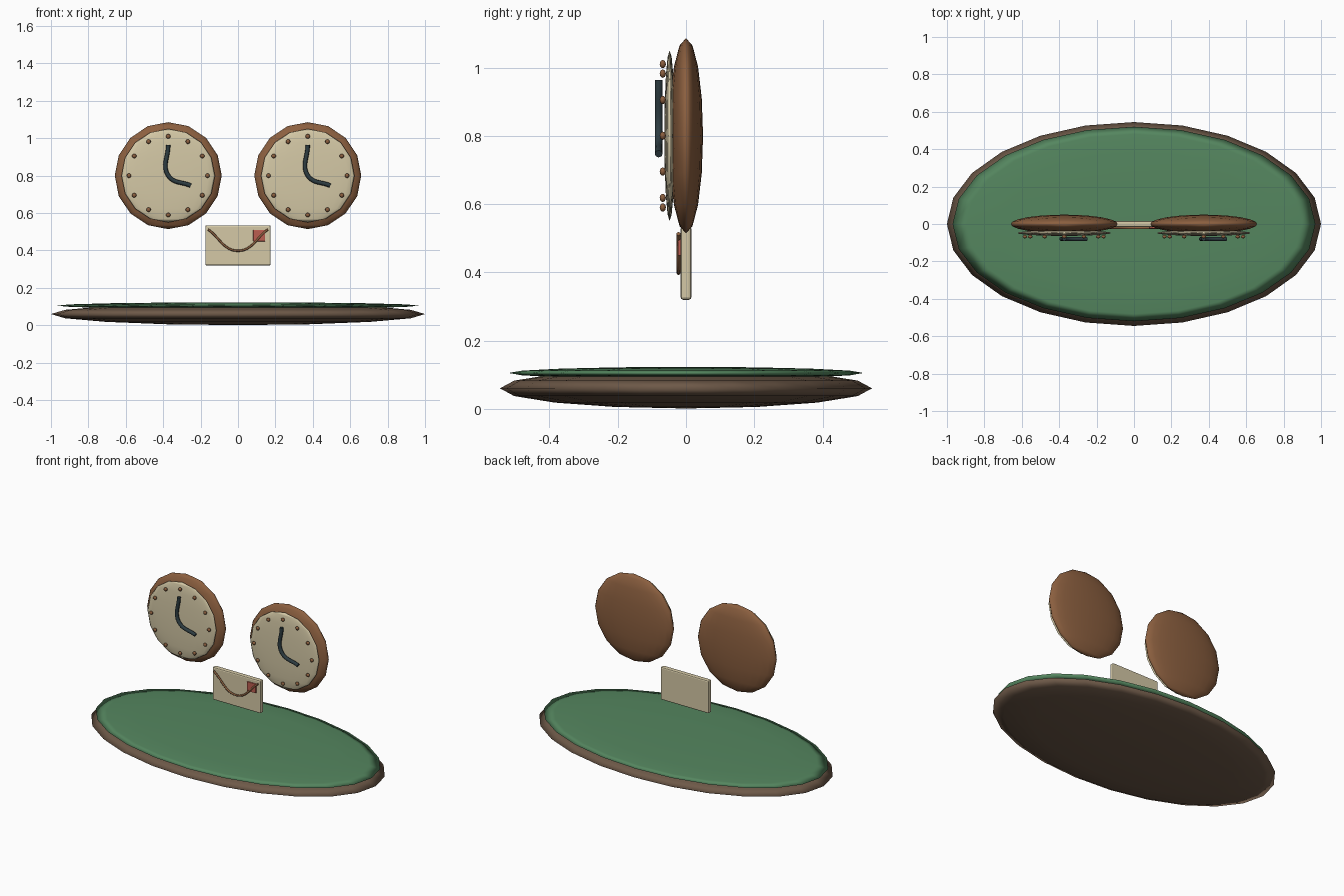
import bpy
from math import sin, cos, pi, radians

if "Cube" in bpy.data.objects:
    bpy.data.objects.remove(bpy.data.objects["Cube"])


def material(name, rgb):
    m = bpy.data.materials.new(name)
    m.diffuse_color = (*rgb, 1)
    m.use_nodes = True
    m.node_tree.nodes["Principled BSDF"].inputs["Base Color"].default_value = m.diffuse_color
    return m


WOOD = material("wood", (0.26, 0.115, 0.05))
DARK_WOOD = material("dark_wood", (0.155, 0.1, 0.065))
GREEN = material("green_felt", (0.09, 0.24, 0.115))
CREAM = material("cream", (0.66, 0.58, 0.38))
SLATE = material("slate", (0.026, 0.045, 0.053))
RED = material("red", (0.5, 0.11, 0.08))


def finish(name, mat, smooth=True):
    o = bpy.context.object
    o.name = name
    o.data.materials.append(mat)
    bpy.ops.object.transform_apply(location=False, rotation=False, scale=True)
    if smooth:
        bpy.ops.object.shade_smooth()
    return o


def ellipsoid(name, loc, size, mat, segments=24, rings=8):
    bpy.ops.mesh.primitive_uv_sphere_add(segments=segments, ring_count=rings, location=loc)
    bpy.context.object.scale = size
    return finish(name, mat)


def box(name, loc, size, mat, bevel):
    bpy.ops.mesh.primitive_cube_add(size=1, location=loc)
    bpy.context.object.scale = size
    o = finish(name, mat, False)
    b = o.modifiers.new("bevel", "BEVEL")
    b.width, b.segments = bevel, 2
    return o


def tube(name, points, radius, mat):
    # soft curve through the points with a round section
    c = bpy.data.curves.new(name, "CURVE")
    c.dimensions = "3D"
    c.bevel_depth, c.bevel_resolution = radius, 2
    c.resolution_u = 8
    c.use_fill_caps = True
    s = c.splines.new("BEZIER")
    s.bezier_points.add(len(points) - 1)
    for bp, p in zip(s.bezier_points, points):
        bp.co = p
        bp.handle_left_type = bp.handle_right_type = "AUTO"
    o = bpy.data.objects.new(name, c)
    bpy.context.collection.objects.link(o)
    c.materials.append(mat)
    return o


# oval table with a green top
ellipsoid("table_base", (0, 0, 0.06), (1.0, 0.545, 0.059), DARK_WOOD)
ellipsoid("table_felt", (0, 0, 0.105), (0.97, 0.52, 0.018), GREEN)

# two matching clocks
for side, cx in (("left", -0.373), ("right", 0.373)):
    cz = 0.8
    ellipsoid(side + "_clock_case", (cx, 0, cz), (0.286, 0.05, 0.286), WOOD)
    ellipsoid(side + "_clock_dial", (cx, -0.048, cz), (0.25, 0.0155, 0.25), CREAM)
    for i in range(12):
        a = i * pi / 6
        ellipsoid(f"{side}_hour_mark_{i + 1}",
                  (cx + 0.21 * sin(a), -0.068, cz + 0.21 * cos(a)),
                  (0.012, 0.009, 0.012), WOOD, 12, 8)
    tube(side + "_clock_hands",
         [(cx, -0.08, cz + 0.163), (cx, -0.08, cz), (cx + 0.12, -0.08, cz - 0.053)],
         0.0115, SLATE)

# envelope with flap line and stamp
box("envelope", (0, 0, 0.427), (0.35, 0.032, 0.215), CREAM, 0.008)
tube("envelope_flap", [(-0.16, -0.022, 0.513), (0, -0.022, 0.398), (0.16, -0.022, 0.513)],
     0.006, WOOD)
box("stamp", (0.113, -0.019, 0.479), (0.064, 0.01, 0.06), RED, 0.002)
